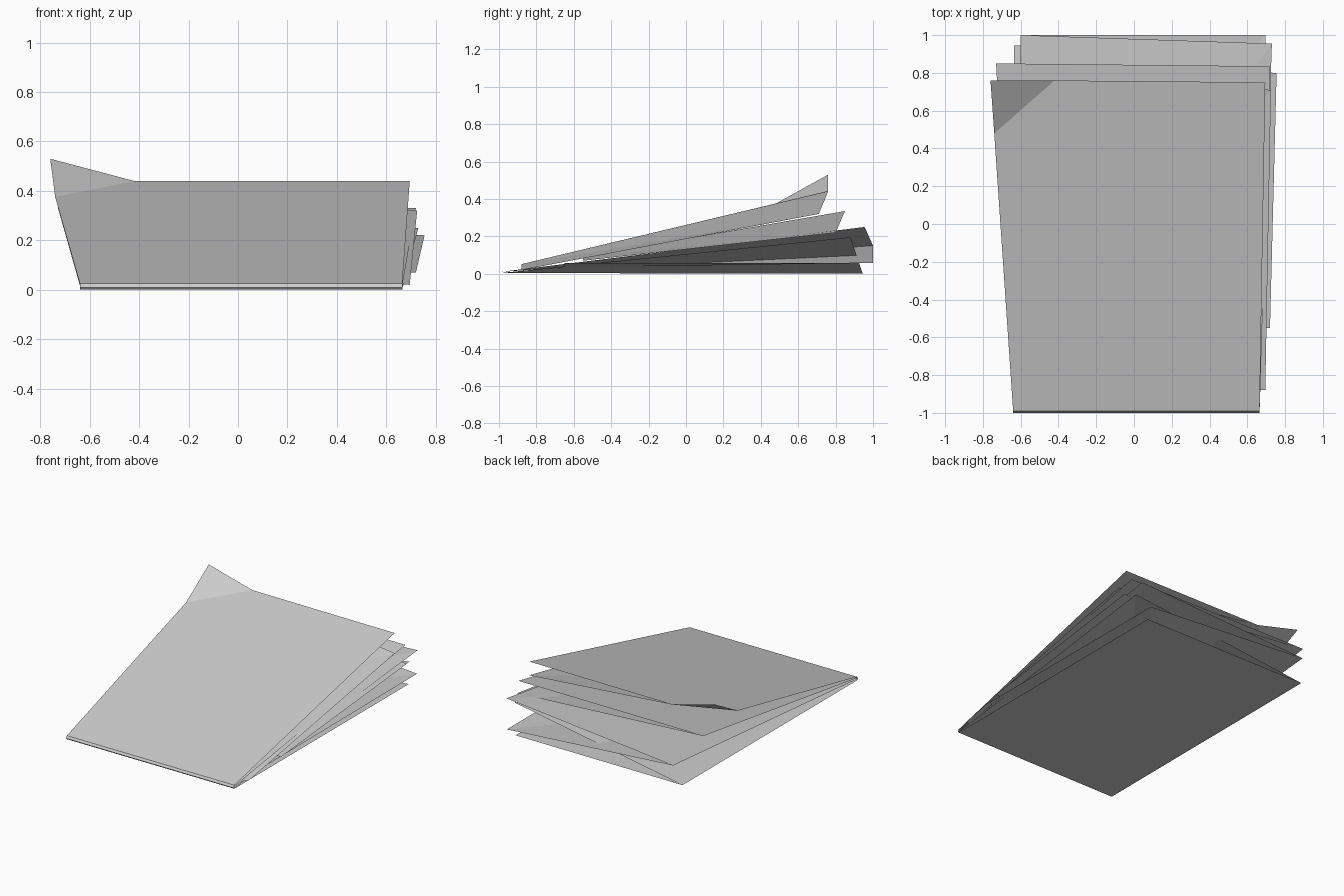
import bpy
from mathutils import Vector

cube = bpy.data.objects.get("Cube")
if cube:
    bpy.data.objects.remove(cube, do_unlink=True)

# Paper colour
paper = bpy.data.materials.new("paper_grey")
paper.use_nodes = True
colour = (0.6, 0.6, 0.6, 1)
paper.diffuse_color = colour
paper.node_tree.nodes["Principled BSDF"].inputs["Base Color"].default_value = colour


def make_sheet(name, points, faces):
    mesh = bpy.data.meshes.new(name)
    mesh.from_pydata(points, [], faces)
    mesh.materials.append(paper)
    obj = bpy.data.objects.new(name, mesh)
    bpy.context.collection.objects.link(obj)
    return obj


def quad_sheet(name, front_left, front_right, back_right, back_left):
    # A loose sheet, bent along one diagonal
    make_sheet(name, [front_left, front_right, back_right, back_left],
               [(0, 1, 2), (0, 2, 3)])


def along(a, b, y):
    # Point on the line a-b at depth y
    a, b = Vector(a), Vector(b)
    return a.lerp(b, (y - a.y) / (b.y - a.y))


def spine(x, z):
    return (x, -0.99, z)


L, R = -0.64, 0.665

# Top sheet with a turned-up corner
fold_back, fold_side = (-0.42, 0.76, 0.44), (-0.74, 0.48, 0.375)
make_sheet("top_sheet",
           [spine(L, 0.025), spine(R, 0.025), (0.695, 0.75, 0.44),
            fold_back, fold_side, (-0.76, 0.76, 0.53)],
           [(0, 1, 2, 3, 4), (4, 3, 5)])

# Sheet sagging below the top one
start = along(spine(L, 0.025), fold_side, -0.88)
make_sheet("top_under_sheet",
           [start, (0.695, -0.88, 0.02), (0.725, 0.71, 0.32), fold_back, fold_side],
           [(0, 1, 2), (0, 2, 3), (0, 3, 4)])

# Upper middle pair
corner = (-0.73, 0.85, 0.335)
quad_sheet("upper_sheet", spine(L, 0.017), spine(R, 0.017), (0.72, 0.835, 0.33), corner)
quad_sheet("upper_under_sheet", along(spine(L, 0.017), corner, -0.55),
           (0.72, -0.55, 0.07), (0.755, 0.8, 0.22), corner)

# Lower middle pair
corner = (-0.6, 1.0, 0.15)
quad_sheet("lower_sheet", spine(L, 0.01), spine(R, 0.01), (0.73, 0.955, 0.25), corner)
quad_sheet("lower_under_sheet", along(spine(L, 0.01), corner, -0.65),
           (0.7, -0.65, 0.058), (0.695, 1.0, 0.058), corner)

# Bottom pair
corner = (-0.635, 0.945, 0.0)
quad_sheet("bottom_upper_sheet", spine(L, 0.004), spine(R, 0.004), (0.72, 0.88, 0.195), corner)
quad_sheet("bottom_sheet", spine(L, 0), spine(R, 0), (0.67, 0.94, 0), corner)

# Folded front edge
profile = [(-0.99, 0), (-1.0, 0.01), (-0.99, 0.025)]
make_sheet("front_fold", [(x, y, z) for y, z in profile for x in (L, R)],
           [(0, 1, 3, 2), (2, 3, 5, 4)])
